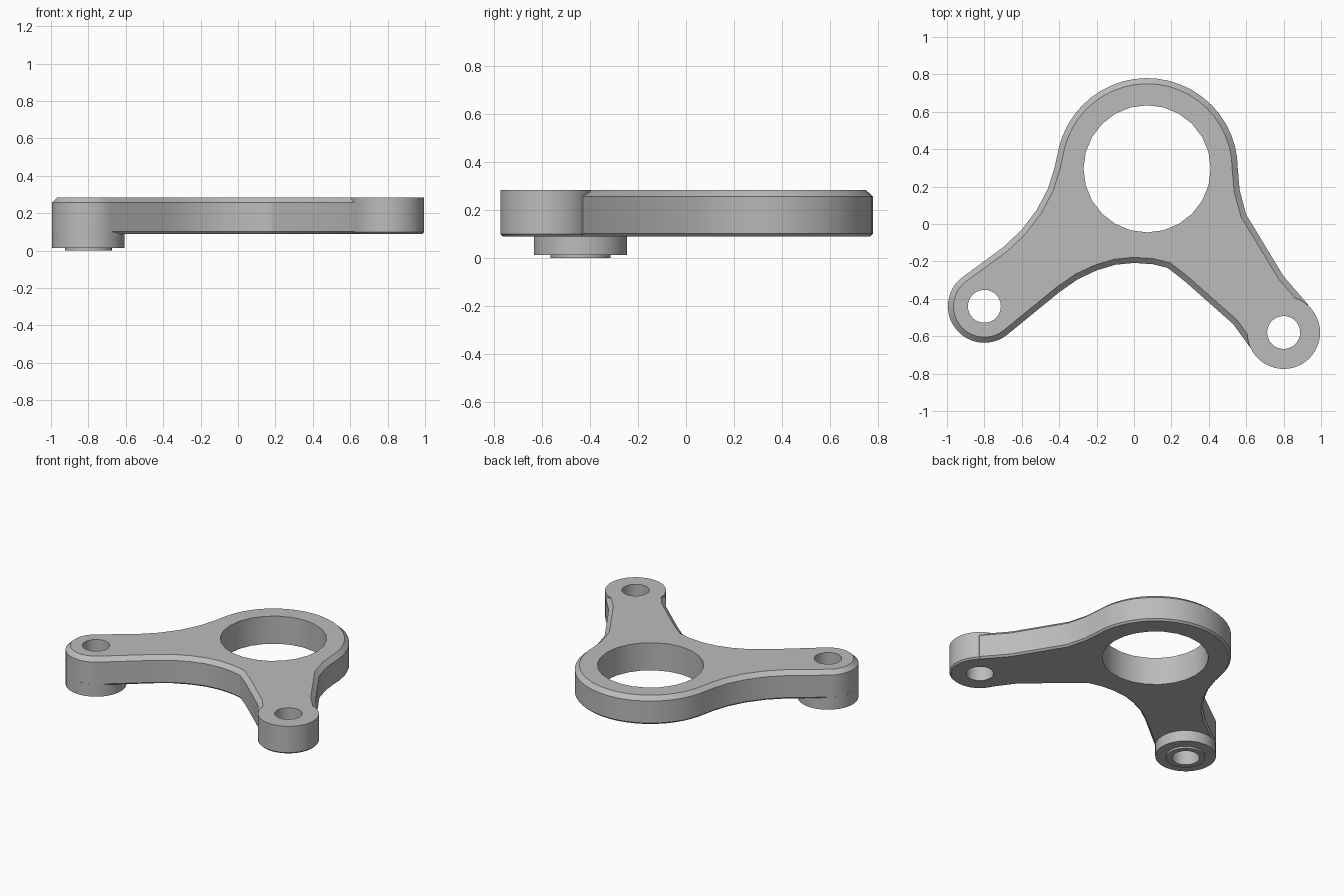
import bpy, bmesh
from math import cos, sin, radians
from mathutils import Vector

if "Cube" in bpy.data.objects:
    bpy.data.objects.remove(bpy.data.objects["Cube"])

RING, LEFT, RIGHT = (0.07, 0.295), (-0.8, -0.44), (0.8, -0.58)
BOTTOM, TOP = 0.09, 0.285
BOSS_R = 0.195

grey = bpy.data.materials.new("plain grey")
grey.use_nodes = True
colour = (0.5, 0.5, 0.5, 1)
grey.diffuse_color = colour
grey.node_tree.nodes["Principled BSDF"].inputs["Base Color"].default_value = colour


def arc(centre, r, start, end, steps):
    angles = [radians(start + (end - start) * i / steps) for i in range(steps + 1)]
    return [Vector((centre[0] + r * cos(a), centre[1] + r * sin(a))) for a in angles]


def inset(points, d):
    """Move a counter-clockwise outline inwards by d, with mitred corners."""
    result = []
    for i, p in enumerate(points):
        a = (p - points[i - 1]).normalized()
        b = (points[(i + 1) % len(points)] - p).normalized()
        na, nb = Vector((-a.y, a.x)), Vector((-b.y, b.x))
        result.append(p + (na + nb) * d / (1 + na.dot(nb)))
    return result


def loft(name, outline, levels):
    """Solid from one outline repeated at (height, inset) levels."""
    bm = bmesh.new()
    loops = [[bm.verts.new((p.x, p.y, z)) for p in inset(outline, d)] for z, d in levels]
    n = len(outline)
    for low, high in zip(loops, loops[1:]):
        for i in range(n):
            j = (i + 1) % n
            bm.faces.new((low[i], low[j], high[j], high[i]))
    bm.faces.new(loops[0][::-1])
    bm.faces.new(loops[-1])
    mesh = bpy.data.meshes.new(name)
    bm.to_mesh(mesh)
    bm.free()
    mesh.materials.append(grey)
    obj = bpy.data.objects.new(name, mesh)
    bpy.context.collection.objects.link(obj)
    return obj


def cylinder(name, centre, r, levels, sides=48):
    return loft(name, arc(centre, r, 0, 360, sides)[:-1], levels)


# Bracket outline: ring, left arm and its end, front edge, right arm
outline = arc(RING, 0.485, 0, 166, 22)
outline += map(Vector, [(-0.425, 0.3), (-0.46, 0.19), (-0.52, 0.075),
                        (-0.6, -0.03), (-0.7, -0.125)])
outline += arc(LEFT, BOSS_R, 127, 308, 24)
outline += map(Vector, [(-0.4, -0.365), (-0.3, -0.295), (-0.2, -0.248), (-0.1, -0.218),
                        (0, -0.208), (0.1, -0.215), (0.18, -0.235), (0.27, -0.305),
                        (0.53, -0.535), (0.61, -0.645), (0.66, -0.71), (0.75, -0.7),
                        (0.9, -0.55), (0.93, -0.43), (0.8, -0.28),
                        (0.7, -0.115), (0.6, 0.05), (0.565, 0.18)])
plate = loft("bracket_plate", outline,
             [(BOTTOM, 0.012), (BOTTOM + 0.012, 0), (TOP - 0.028, 0), (TOP, 0.03)])

# Bosses and the raised seat under the left one
parts = [
    cylinder("right_boss", RIGHT, BOSS_R, [(BOTTOM, 0.01), (BOTTOM + 0.01, 0), (TOP, 0)]),
    cylinder("left_boss", LEFT, BOSS_R - 0.0005, [(0.013, 0), (0.2, 0)]),
    cylinder("left_boss_seat", LEFT, 0.125, [(0, 0), (0.05, 0)]),
]
# Through holes
holes = [
    cylinder("ring_hole_cutter", RING, 0.34, [(-0.1, 0), (0.5, 0)], 24),
    cylinder("left_hole_cutter", LEFT, 0.088, [(-0.1, 0), (0.5, 0)], 32),
    cylinder("right_hole_cutter", RIGHT, 0.088, [(-0.1, 0), (0.5, 0)], 32),
]

bpy.context.view_layer.objects.active = plate
for helper in parts + holes:
    mod = plate.modifiers.new(helper.name, "BOOLEAN")
    mod.operation = "DIFFERENCE" if helper in holes else "UNION"
    mod.solver = "EXACT"
    mod.object = helper
    bpy.ops.object.modifier_apply(modifier=mod.name)
    bpy.data.objects.remove(helper)

bpy.ops.object.select_all(action="DESELECT")
plate.select_set(True)
bpy.ops.object.shade_smooth_by_angle(angle=radians(20))
